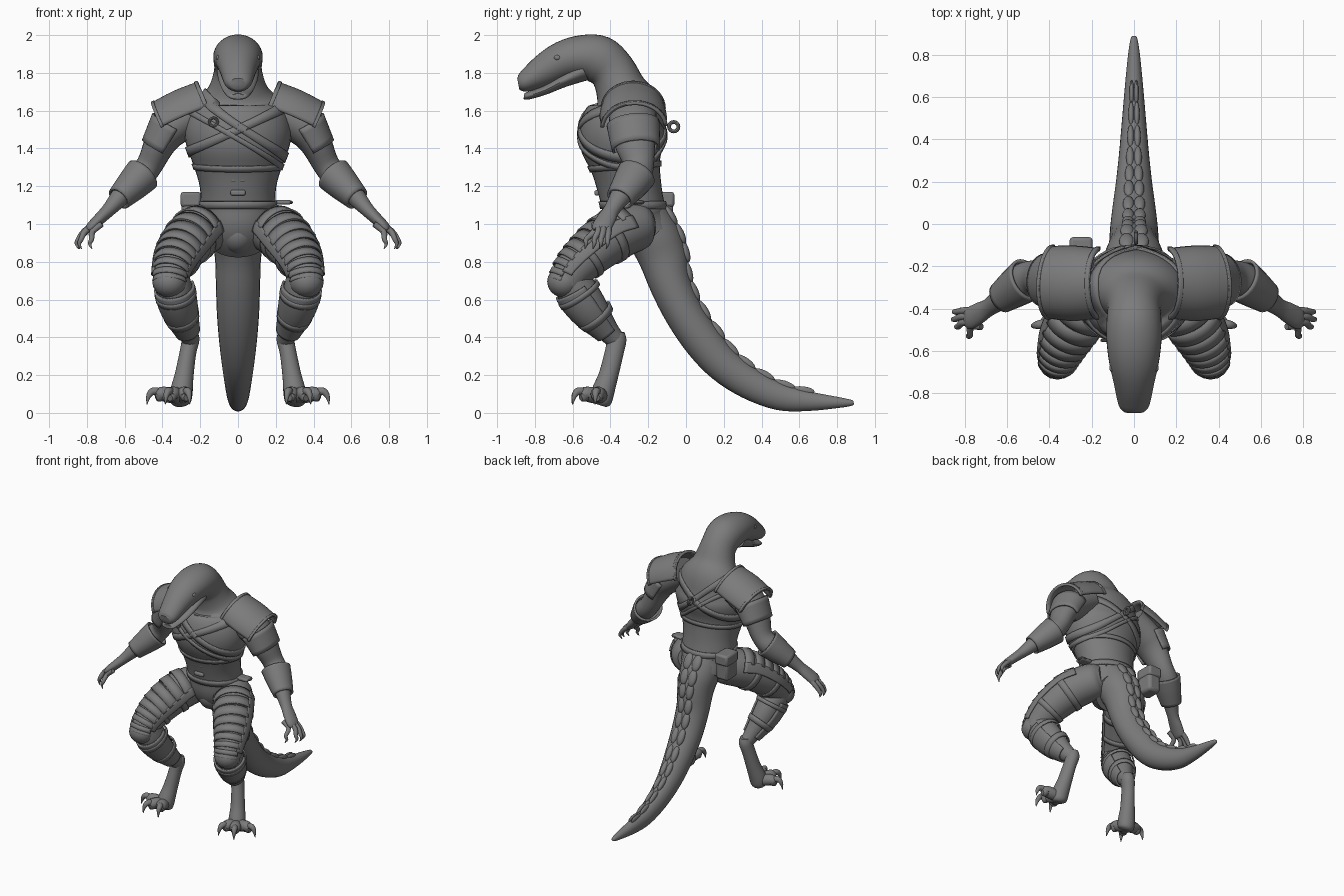
import bpy, bmesh
from math import cos, sin, radians, pi
from mathutils import Vector, Matrix
from mathutils.bvhtree import BVHTree

cube = bpy.data.objects.get("Cube")
if cube:
    bpy.data.objects.remove(cube, do_unlink=True)

grey = bpy.data.materials.new("dark_grey")
grey.use_nodes = True
grey.diffuse_color = (0.2, 0.2, 0.2, 1)
grey.node_tree.nodes["Principled BSDF"].inputs["Base Color"].default_value = (0.2, 0.2, 0.2, 1)
X, Y, Z = Vector((1, 0, 0)), Vector((0, 1, 0)), Vector((0, 0, 1))
parts = []


def finish(name, bm, mirror=False, thick=0):
    bmesh.ops.recalc_face_normals(bm, faces=bm.faces[:])
    mesh = bpy.data.meshes.new(name)
    bm.to_mesh(mesh)
    bm.free()
    mesh.materials.append(grey)
    obj = bpy.data.objects.new(name, mesh)
    bpy.context.collection.objects.link(obj)
    if thick:
        mod = obj.modifiers.new("thickness", 'SOLIDIFY')
        mod.thickness, mod.offset = thick, 0
    if mirror:
        obj.modifiers.new("mirror", 'MIRROR')
    parts.append(obj)
    return obj


def smooth_rows(rows, n):
    """Catmull-Rom through rows of x, y, z, half width, half height."""
    rows = [Vector(r) for r in rows]
    out = []
    for i in range(len(rows) - 1):
        a, b, c, d = rows[max(i - 1, 0)], rows[i], rows[i + 1], rows[min(i + 2, len(rows) - 1)]
        for k in range(n):
            t = k / n
            out.append((b * 2 + (c - a) * t + (a * 2 - b * 5 + c * 4 - d) * t * t
                        + (b * 3 - a - c * 3 + d) * t ** 3) / 2)
    return out + [rows[-1]]


def frames(rows, ref):
    out = []
    for i, r in enumerate(rows):
        t = Vector(rows[min(i + 1, len(rows) - 1)][:3]) - Vector(rows[max(i - 1, 0)][:3])
        t.normalize()
        s = (ref - t * ref.dot(t)).normalized()
        out.append((Vector(r[:3]), t, s, t.cross(s), r[3], r[4]))
    return out


def loft(name, rows, ref=X, n=4, sides=24, arc=None, grow=0, mirror=False, thick=0, bm=None):
    """Closed tube, or an open shell when an arc in degrees is given."""
    own = bm is None
    bm = bm or bmesh.new()
    rings = []
    a0, a1 = arc or (0, 360)
    count = sides if a1 - a0 >= 360 else sides + 1
    for c, t, s, u, w, h in frames(smooth_rows(rows, n), ref):
        angs = [radians(a0 + (a1 - a0) * j / sides) for j in range(count)]
        rings.append([bm.verts.new(c + s * cos(a) * (w + grow) + u * sin(a) * (h + grow)) for a in angs])
    for p, q in zip(rings, rings[1:]):
        for j in range(sides):
            k = (j + 1) % count
            bm.faces.new((p[j], p[k], q[k], q[j]))
    if not arc:
        bm.faces.new(rings[0])
        bm.faces.new(rings[-1])
    return finish(name, bm, mirror, thick) if own else None


def blob(bm, loc, t, s, u, size):
    m = Matrix((t * size[0], s * size[1], u * size[2])).transposed().to_4x4()
    bmesh.ops.create_uvsphere(bm, u_segments=16, v_segments=10, radius=1,
                              matrix=Matrix.Translation(loc) @ m)


def ellipsoid(name, loc, size, mirror=False):
    bm = bmesh.new()
    blob(bm, Vector(loc), X, Y, Z, size)
    return finish(name, bm, mirror)


def box(name, loc, size, bevel=0.01):
    bm = bmesh.new()
    bmesh.ops.create_cube(bm, size=1, matrix=Matrix.Translation(loc) @ Matrix.Diagonal((*size, 1)))
    mod = finish(name, bm).modifiers.new("bevel", 'BEVEL')
    mod.width, mod.segments = bevel, 2


def ring(name, loc, axis, radius, wire):
    s = axis.orthogonal().normalized()
    u = axis.cross(s)
    pts = [Vector(loc) + (s * cos(k * pi / 8) + u * sin(k * pi / 8)) * radius for k in range(17)]
    loft(name, [(*p, wire, wire) for p in pts], ref=axis, n=1, sides=8)


# Head, neck and torso
body_rows = [(0, -.888, 1.742, .045, .03), (0, -.872, 1.746, .063, .047), (0, -.84, 1.76, .077, .06),
             (0, -.75, 1.813, .096, .087), (0, -.65, 1.865, .118, .103), (0, -.55, 1.885, .13, .115),
             (0, -.46, 1.87, .13, .128), (0, -.39, 1.81, .127, .122), (0, -.345, 1.715, .16, .135),
             (0, -.32, 1.635, .235, .18), (0, -.335, 1.52, .28, .225), (0, -.335, 1.42, .275, .225),
             (0, -.32, 1.31, .235, .185), (0, -.3, 1.2, .203, .17), (0, -.28, 1.1, .197, .165),
             (0, -.26, 1.01, .19, .17), (0, -.19, .92, .16, .15)]
tail_rows = [(0, -.22, 1.02, .15, .14), (0, -.16, .92, .14, .14), (0, -.12, .82, .122, .13),
             (0, -.08, .68, .117, .112), (0, -.01, .53, .112, .105), (0, .09, .38, .1, .103),
             (0, .2, .255, .085, .095), (0, .34, .155, .07, .085), (0, .5, .085, .056, .072),
             (0, .65, .062, .043, .052), (0, .8, .055, .028, .03), (0, .875, .053, .016, .016),
             (0, .888, .053, .007, .007)]
body = loft("head_and_torso", body_rows, sides=32)
loft("tail", tail_rows)
loft("lower_jaw", [(0, -.858, 1.676, .035, .012), (0, -.84, 1.678, .055, .02), (0, -.75, 1.707, .08, .024),
                   (0, -.65, 1.758, .102, .035), (0, -.54, 1.812, .112, .055)])
ellipsoid("eye", (.104, -.68, 1.88), (.012, .019, .014), True)
ellipsoid("nostril", (.045, -.866, 1.765), (.012, .012, .008), True)
ellipsoid("loin_guard", (0, -.3, .95), (.1, .12, .11))

# Raised scutes in two rows down the tail
bm = bmesh.new()
for c, t, s, u, w, h in frames(smooth_rows(tail_rows, 4), X)[2:36:3]:
    for side in (-1, 1):
        blob(bm, c - u * h * .93 + s * side * w * .24, t, s, u, (.062, w * .24, .022))
finish("tail_scutes", bm)

# Straps and bands laid on the torso surface
bm = bmesh.new()
bm.from_mesh(body.data)
tree = BVHTree.FromBMesh(bm)
bm.free()


def band(name, z, tilt, width, thick=.012, steps=64, dip=0):
    bm = bmesh.new()
    loop = []
    for k in range(steps):
        d = Vector((cos(2 * pi * k / steps), sin(2 * pi * k / steps), 0))
        pair = []
        for e in (-.5, 0, .5):
            o = Vector((0, -.31, z + tilt * d.x + dip * d.y + e * width))
            hit = tree.ray_cast(o + d, -d)[0]
            pair.append(bm.verts.new((hit or o + d * .2) + d * .004))
        loop.append(pair)
    for p, q in zip(loop, loop[1:] + loop[:1]):
        for e in (0, 1):
            bm.faces.new((p[e], q[e], q[e + 1], p[e + 1]))
    finish(name, bm, thick=thick)


band("chest_strap_right", 1.52, -.17, .05)
band("chest_strap_right_lower", 1.45, -.15, .03)
band("chest_strap_left", 1.5, .12, .05)
band("vest_hem", 1.305, 0, .03, .01, dip=.015)
band("waist_belt", 1.1, 0, .04)
ring("chest_buckle", (-.13, -.55, 1.54), Y, .022, .007)
ring("back_ring", (.01, -.065, 1.515), X, .025, .01)
for z in (1.235, 1.165):
    box("belly_clasp", (0, -.472, z), (.08, .025, .03))
box("hip_pouch", (-.25, -.135, 1.07), (.1, .13, .19), .02)
box("pouch_flap", (-.25, -.133, 1.13), (.108, .142, .08), .015)
box("belt_hook", (.235, -.26, 1.115), (.09, .07, .025))
ring("belt_loop", (.26, -.25, 1.115), Z, .022, .009)

# Arms
arm = [(.2, -.28, 1.61, .12, .1), (.34, -.28, 1.52, .128, .105), (.41, -.27, 1.43, .11, .085),
       (.47, -.25, 1.31, .08, .07), (.53, -.27, 1.24, .08, .073), (.6, -.33, 1.17, .062, .058),
       (.68, -.39, 1.08, .043, .038), (.73, -.42, 1.03, .05, .032), (.775, -.445, .985, .052, .028),
       (.79, -.45, .965, .04, .02)]
loft("arm", arm, ref=Y, mirror=True)
loft("bracer", [(.505, -.262, 1.262, .1, .092), (.56, -.3, 1.205, .088, .08), (.63, -.35, 1.135, .068, .06)],
     ref=Y, arc=(0, 360), mirror=True, thick=.014)
bm = bmesh.new()
for y, x, tip, end in ((-.41, .785, .85, -.415), (-.438, .795, .855, -.45), (-.465, .79, .84, -.485),
                       (-.485, .75, .785, -.528)):
    loft("", [(x - .03, y, 1.0, .016, .016), (x + .02, y, .96, .017, .017), (tip - .01, end, .92, .014, .014),
              (tip, end, .895, .01, .01), (tip - .012, end - .008, .868, .002, .002)],
         ref=Y, n=3, sides=10, bm=bm)
finish("fingers", bm, True)

# Shoulder armour
shoulder = [(.155, -.28, 1.61, .16, .148), (.28, -.28, 1.56, .172, .15), (.395, -.275, 1.507, .165, .142)]
loft("shoulder_plate", shoulder, ref=Y, arc=(5, 175), mirror=True, thick=.014)
loft("shoulder_rim_outer", [(.38, -.276, 1.514, .166, .143), shoulder[-1]], ref=Y, arc=(3, 177),
     grow=.005, mirror=True, thick=.016)
loft("shoulder_rim_inner", [shoulder[0], (.172, -.28, 1.603, .161, .148)], ref=Y, arc=(3, 177),
     grow=.005, mirror=True, thick=.016)
loft("sleeve_plate", [(.35, -.28, 1.53, .135, .112), (.422, -.265, 1.4, .122, .092)], ref=Y,
     arc=(-20, 200), mirror=True, thick=.012)

# Legs
thigh = [(.11, -.2, 1.0, .08, .085), (.14, -.25, .99, .125, .125), (.23, -.38, .94, .135, .135),
         (.31, -.51, .84, .122, .12), (.35, -.6, .75, .098, .102), (.36, -.635, .68, .085, .088)]
shin = [(.35, -.62, .73, .088, .08), (.335, -.58, .65, .095, .105), (.31, -.51, .55, .086, .098),
        (.27, -.42, .44, .056, .063), (.25, -.37, .385, .045, .05)]
loft("thigh", thigh, mirror=True)
ellipsoid("knee", (.362, -.645, .695), (.092, .09, .085), True)
loft("shin", shin, mirror=True)
loft("foot_shank", [(.25, -.36, .43, .035, .035), (.25, -.365, .39, .046, .05), (.265, -.38, .32, .044, .05),
                    (.285, -.41, .2, .05, .052), (.3, -.44, .11, .06, .06), (.305, -.45, .06, .055, .055),
                    (.305, -.455, .042, .035, .035)], mirror=True)

# Overlapping lames down the front of the thigh, edged by side panels
fine = [tuple(r) for r in smooth_rows(thigh, 8)]
for i in range(13, 38, 3):
    lame = [tuple(r[:3]) + (r[3] + g, r[4] + g) for r, g in ((fine[i], .003), (fine[i + 3], .011))]
    loft("thigh_lame", lame, arc=(20, 150), n=2, mirror=True, thick=.01)
for arc in ((-5, 25), (145, 170)):
    loft("thigh_side_panel", fine[13:36], arc=arc, n=1, sides=6, grow=.006, mirror=True, thick=.012)
for i in (17, 25):
    loft("thigh_strap", fine[i:i + 3], arc=(0, 360), n=1, grow=.004, mirror=True, thick=.008)

# Greaves with their straps
shank = [tuple(r) for r in smooth_rows(shin, 8)]
loft("greave", shank[7:26], arc=(-25, 205), n=1, grow=.008, mirror=True, thick=.012)
for i in (9, 18):
    loft("greave_strap", shank[i:i + 3], arc=(0, 360), n=1, grow=.012, mirror=True, thick=.01)

# Toes and hooked claws
toes, claws = bmesh.new(), bmesh.new()
for deg, reach in ((-10, .12), (-62, .11), (-108, .1)):
    d = Vector((cos(radians(deg)), sin(radians(deg)), 0))
    o = Vector((.305, -.45, 0))

    def row(k, z, r):
        p = o + d * k
        return (p.x, p.y, z, r, r)

    loft("", [row(.01, .085, .04), row(reach * .5, .095, .042), row(reach * .85, .1, .038),
              row(reach, .085, .03), row(reach + .012, .08, .018)], ref=Z.cross(d), sides=14, bm=toes)
    loft("", [row(reach - .02, .105, .022), row(reach + .025, .115, .021), row(reach + .05, .09, .014),
              row(reach + .06, .045, .002)], ref=Z.cross(d), sides=10, bm=claws)
finish("toes", toes, True)
finish("toe_claws", claws, True)

# Smooth shading with crisp plate edges
bpy.ops.object.select_all(action='DESELECT')
for obj in parts:
    obj.select_set(True)
bpy.context.view_layer.objects.active = parts[0]
bpy.ops.object.shade_smooth_by_angle(angle=radians(40))
